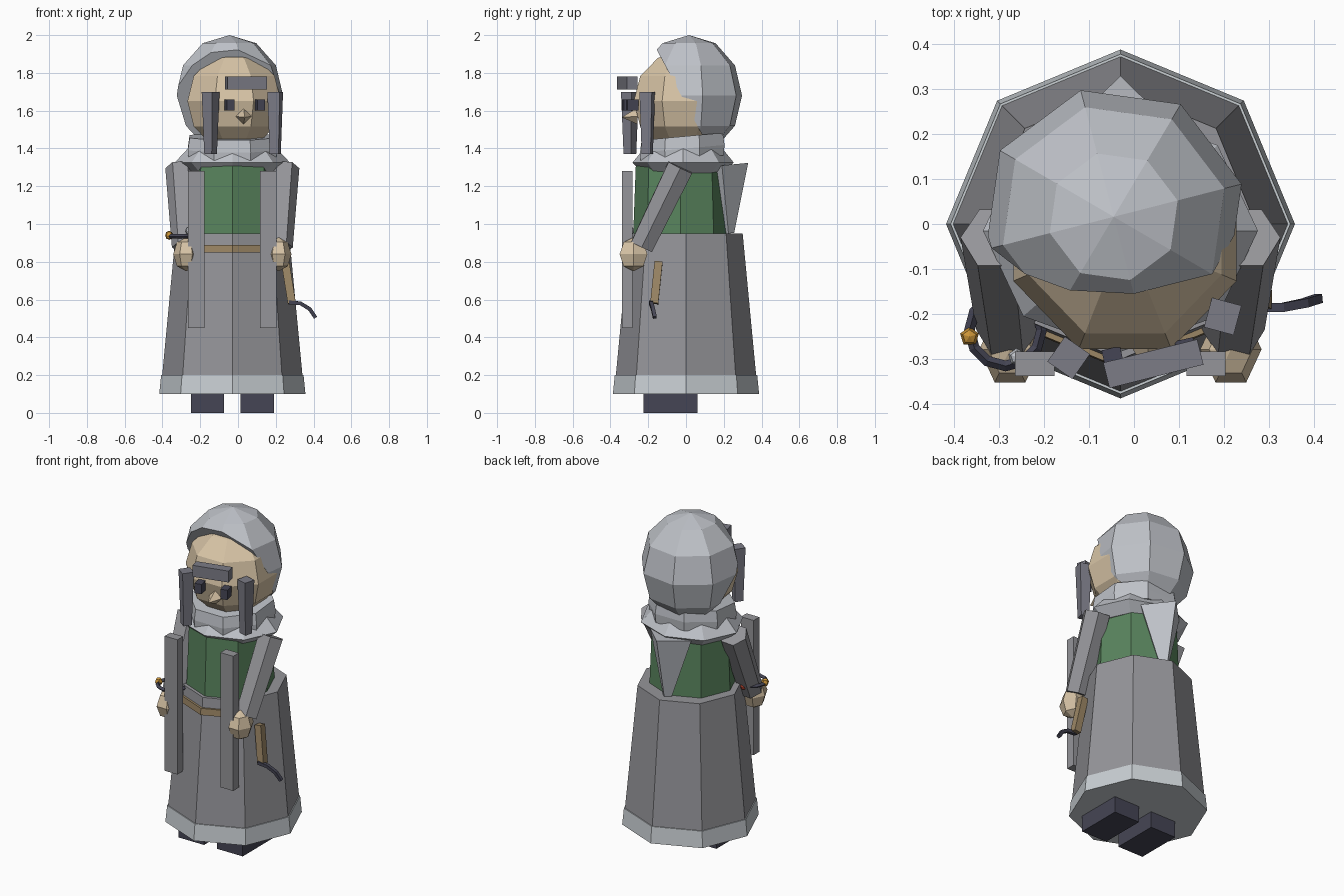
import bpy, bmesh, math
from mathutils import Vector, Matrix

if "Cube" in bpy.data.objects:
    bpy.data.objects.remove(bpy.data.objects["Cube"])

CX = -0.03  # body axis


def material(name, r, g, b):
    m = bpy.data.materials.new(name)
    m.diffuse_color = (r, g, b, 1)
    m.use_nodes = True
    m.node_tree.nodes["Principled BSDF"].inputs["Base Color"].default_value = m.diffuse_color
    return m


LIGHT = material("light_cloth", 0.52, 0.54, 0.58)
TRIM = material("trim", 0.58, 0.62, 0.65)
COAT = material("coat", 0.30, 0.30, 0.32)
HAIR = material("hair", 0.20, 0.20, 0.24)
GREEN = material("green", 0.10, 0.23, 0.11)
SKIN = material("skin", 0.68, 0.55, 0.38)
TAN = material("leather", 0.33, 0.24, 0.13)
DARK = material("dark", 0.06, 0.06, 0.09)
ORANGE = material("amber", 0.60, 0.30, 0.04)
RED = material("red", 0.50, 0.06, 0.03)


def finish(name, bm, mat):
    bmesh.ops.recalc_face_normals(bm, faces=bm.faces[:])
    me = bpy.data.meshes.new(name)
    bm.to_mesh(me)
    bm.free()
    me.materials.append(mat)
    ob = bpy.data.objects.new(name, me)
    bpy.context.collection.objects.link(ob)
    return ob


def loft(name, rings, mat):
    """Skin equal-sized loops of points and cap both ends."""
    bm = bmesh.new()
    loops = [[bm.verts.new(p) for p in ring] for ring in rings]
    n = len(loops[0])
    for a, b in zip(loops, loops[1:]):
        for i in range(n):
            bm.faces.new((a[i], a[(i + 1) % n], b[(i + 1) % n], b[i]))
    bm.faces.new(loops[0][::-1])
    bm.faces.new(loops[-1])
    return finish(name, bm, mat)


def turned(name, profile, mat, cy=0, n=8, phase=0, sy=1, tilt=0):
    """Profile of (radius, z) around the body axis; tilt raises the back."""
    rings = []
    for r, z in profile:
        ring = []
        for i in range(n):
            a = math.radians(phase) + math.tau * i / n
            y = cy + sy * r * math.sin(a)
            ring.append((CX + r * math.cos(a), y, z + tilt * y))
        rings.append(ring)
    return loft(name, rings, mat)


def rod(name, pts, radii, mat, n=6, phase=0):
    """Straight-sided tube through points."""
    pts = [Vector(p) for p in pts]
    rings = []
    for i, p in enumerate(pts):
        d = pts[min(i + 1, len(pts) - 1)] - pts[max(i - 1, 0)]
        ref = Vector((0, 1, 0)) if abs(d.normalized().y) < 0.9 else Vector((1, 0, 0))
        u = d.cross(ref).normalized()
        v = d.cross(u).normalized()
        ring = []
        for k in range(n):
            a = math.radians(phase) + math.tau * k / n
            ring.append(p + radii[i] * (u * math.cos(a) + v * math.sin(a)))
        rings.append(ring)
    return loft(name, rings, mat)


def box(name, c, size, mat, yaw=0):
    bm = bmesh.new()
    bmesh.ops.create_cube(bm, size=1, matrix=Matrix.Translation(c)
                          @ Matrix.Rotation(math.radians(yaw), 4, 'Z')
                          @ Matrix.Diagonal((*size, 1)))
    return finish(name, bm, mat)


def ball(name, c, size, mat, seg=8, rings=6, yaw=0, cut=None):
    bm = bmesh.new()
    bmesh.ops.create_uvsphere(bm, u_segments=seg, v_segments=rings, radius=1,
                              matrix=Matrix.Translation(c) @ Matrix.Diagonal((*size, 1))
                              @ Matrix.Rotation(math.radians(yaw), 4, 'Z'))
    if cut:
        r = bmesh.ops.bisect_plane(bm, geom=bm.verts[:] + bm.edges[:] + bm.faces[:],
                                   plane_co=cut[0], plane_no=cut[1], clear_outer=True)
        edges = [e for e in r["geom_cut"] if isinstance(e, bmesh.types.BMEdge)]
        bmesh.ops.edgeloop_fill(bm, edges=edges)
    return finish(name, bm, mat)


# robe, hem, tunic and belt
turned("skirt", [(0.376, 0.15), (0.30, 0.95)], COAT)
turned("hem", [(0.387, 0.10), (0.377, 0.20)], TRIM)
turned("tunic", [(0.25, 0.93), (0.235, 1.33)], GREEN, cy=-0.03)
turned("belt", [(0.292, 0.85), (0.289, 0.89)], TAN, cy=-0.03)

# mantle, collar and hanging hood tip
turned("mantle", [(0.24, 1.27), (0.305, 1.325), (0.235, 1.40)], LIGHT, cy=-0.015, sy=0.88)
turned("collar", [(0.25, 1.345), (0.255, 1.40), (0.245, 1.465)], LIGHT, cy=-0.02,
       phase=22.5, sy=0.95, tilt=0.09)
rod("hood_tip", [(CX, 0.225, 0.95), (CX, 0.19, 1.31)], [0.03, 0.14], LIGHT, n=4)

# paired parts, mirrored about the body axis
for s, side in ((1, "right"), (-1, "left")):
    def at(dx, y, z):
        return (CX + s * dx, y, z)
    box(f"{side}_shoe", at(0.132, -0.082, 0.055), (0.175, 0.285, 0.11), DARK)
    box(f"{side}_coat_flap", at(0.19, -0.31, 0.865), (0.087, 0.055, 0.83), COAT)
    rod(f"{side}_sleeve", [at(0.25, -0.235, 0.88), at(0.275, -0.03, 1.30)],
        [0.07, 0.08], COAT, phase=0)
    ball(f"{side}_hand", at(0.245, -0.278, 0.84), (0.068, 0.085, 0.09), SKIN,
         seg=6, rings=4, yaw=30)

# head and hood, the hood cut open at the face
ball("head", (-0.02, -0.02, 1.65), (0.268, 0.278, 0.265), SKIN, yaw=22.5)
ball("hood", (-0.045, 0.016, 1.68), (0.293, 0.29, 0.32), LIGHT, yaw=14.5,
     cut=((0, -0.02, 1.67), (0, -0.88, -0.47)))

# face: eyes, brow fringe, nose and side locks
for x, y, tag in ((-0.045, -0.305, "left"), (0.117, -0.285, "right")):
    box(f"{tag}_eye", (x, y, 1.63), (0.042, 0.06, 0.06), DARK, yaw=13)
box("fringe", (0.043, -0.31, 1.747), (0.215, 0.058, 0.07), HAIR, yaw=14)
rod("nose", [(0.03, -0.26, 1.57), (0.035, -0.335, 1.565)], [0.042, 0.003], SKIN, n=4)
for x, y, yaw, tag in ((-0.145, -0.297, 10, "left"), (0.197, -0.205, 30, "right")):
    rod(f"{tag}_lock", [(x, y, 1.37), (x, y, 1.70)], [0.034, 0.048], HAIR, n=4, phase=yaw)

# sheath with a curved dark handle on the right hip
rod("sheath", [(0.285, -0.168, 0.58), (0.25, -0.145, 0.80)], [0.03, 0.03], TAN, n=4, phase=45)
rod("curved_handle", [(0.27, -0.185, 0.585), (0.33, -0.185, 0.58), (0.38, -0.175, 0.55),
                      (0.41, -0.165, 0.505)], [0.014] * 4, DARK, n=4, phase=45)

# beaded bracelet on the left wrist
bc = Vector((-0.285, -0.235, 0.935))
ring = []
for i in range(12):
    a = math.tau * i / 12
    u = Vector((math.cos(a), math.sin(a), 0))
    ring.append([bc + u * (0.08 + 0.012 * math.cos(b)) + Vector((0, 0, 0.012 * math.sin(b)))
                 for b in (0, math.pi / 2, math.pi, 3 * math.pi / 2)])
loft("bracelet", ring + [ring[0]], DARK)
ball("amber_bead", (-0.365, -0.25, 0.94), (0.022, 0.022, 0.024), ORANGE, seg=5, rings=4)
ball("pale_bead", (-0.26, -0.295, 0.965), (0.02, 0.02, 0.022), LIGHT, seg=5, rings=4)
ball("red_bead", (-0.285, -0.15, 0.935), (0.022, 0.022, 0.024), RED, seg=5, rings=4)
